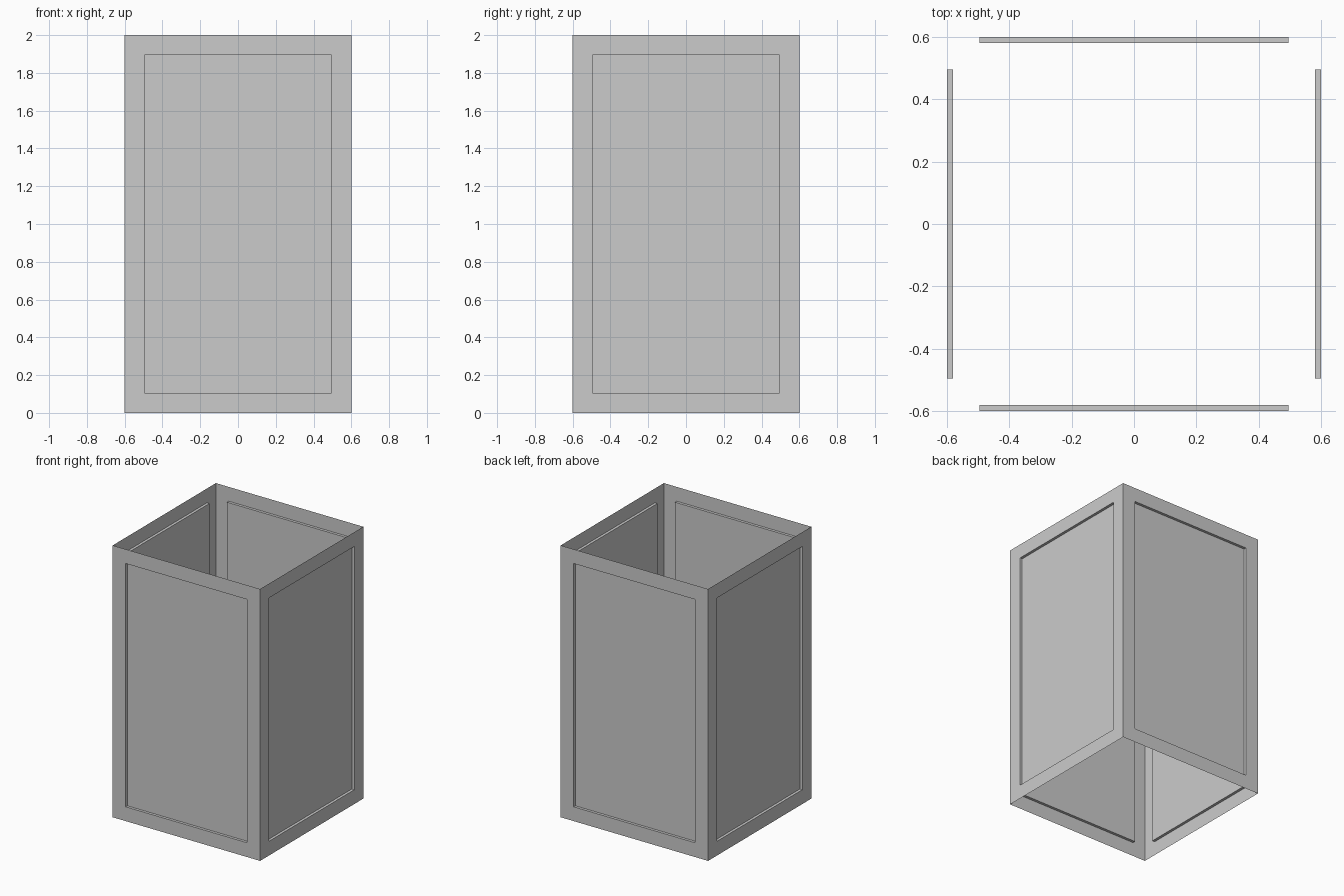
import bpy
import bmesh

if "Cube" in bpy.data.objects:
    bpy.data.objects.remove(bpy.data.objects["Cube"])

WIDTH, HEIGHT = 1.2, 2.0
BORDER, RECESS = 0.105, 0.02

bm = bmesh.new()

# Square open-ended shell with single-surface walls
bmesh.ops.create_cube(bm, size=1.0)
bmesh.ops.scale(bm, vec=(WIDTH, WIDTH, HEIGHT), verts=bm.verts)
bmesh.ops.translate(bm, vec=(0, 0, HEIGHT / 2), verts=bm.verts)
bm.normal_update()
caps = [f for f in bm.faces if abs(f.normal.z) > 0.5]
bmesh.ops.delete(bm, geom=caps, context='FACES')

# Frame border, then recessed panel on each wall
panels = list(bm.faces)
bmesh.ops.inset_individual(bm, faces=panels, thickness=BORDER, use_even_offset=True)
bm.normal_update()
bmesh.ops.inset_individual(bm, faces=panels, thickness=0.0, depth=-RECESS)
bm.normal_update()

mesh = bpy.data.meshes.new("panelled_walls")
bm.to_mesh(mesh)
bm.free()
walls = bpy.data.objects.new("panelled_walls", mesh)
bpy.context.collection.objects.link(walls)
